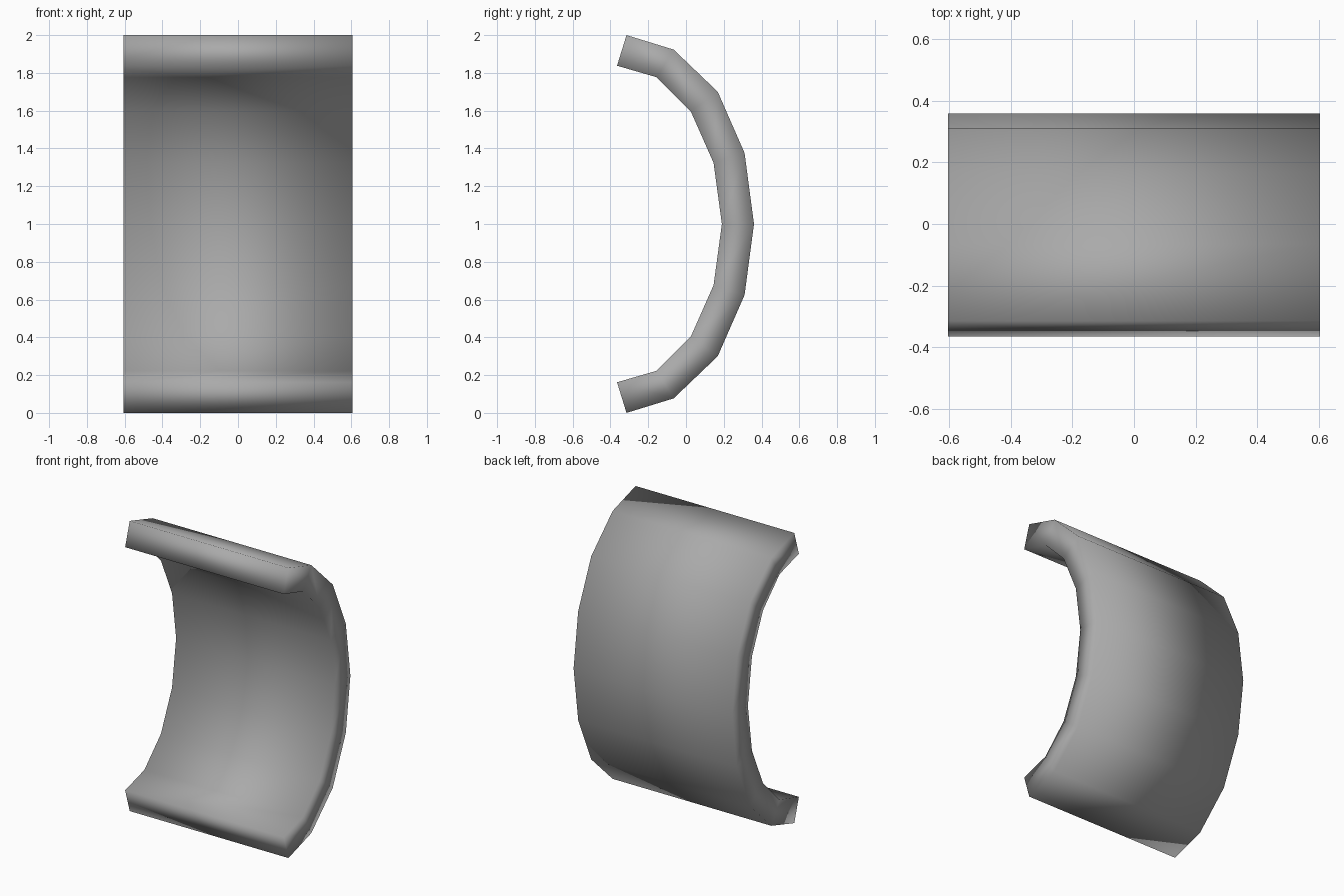
import bpy
import bmesh

if "Cube" in bpy.data.objects:
    bpy.data.objects.remove(bpy.data.objects["Cube"], do_unlink=True)

HALF_WIDTH = 0.605
MID_Z = 1.0

# Upper half of the curved section: (y, height above the middle), tip to middle
outer = [(-0.315, 1.0), (-0.065, 0.923), (0.168, 0.70), (0.31, 0.376), (0.36, 0.0)]
inner = [(-0.365, 0.838), (-0.155, 0.777), (0.025, 0.597), (0.146, 0.324), (0.19, 0.0)]


def mirrored(half):
    return half + [(y, -z) for y, z in reversed(half[:-1])]


# Grey material
grey = bpy.data.materials.new("Grey")
grey.use_nodes = True
colour = (0.4, 0.4, 0.4, 1)
grey.diffuse_color = colour
grey.node_tree.nodes["Principled BSDF"].inputs["Base Color"].default_value = colour

# Curved shell: one four-cornered ring per station, bridged along the curve
bm = bmesh.new()
rings = []
for (yo, zo), (yi, zi) in zip(mirrored(outer), mirrored(inner)):
    corners = [(-HALF_WIDTH, yo, zo), (HALF_WIDTH, yo, zo),
               (HALF_WIDTH, yi, zi), (-HALF_WIDTH, yi, zi)]
    rings.append([bm.verts.new((x, y, z + MID_Z)) for x, y, z in corners])
for a, b in zip(rings, rings[1:]):
    for i in range(4):
        j = (i + 1) % 4
        bm.faces.new((a[i], a[j], b[j], b[i]))

# End lips
bm.faces.new(rings[0])
bm.faces.new(rings[-1])
bmesh.ops.recalc_face_normals(bm, faces=bm.faces)
for face in bm.faces:
    face.smooth = True

mesh = bpy.data.meshes.new("curved_shell")
bm.to_mesh(mesh)
bm.free()
mesh.materials.append(grey)
shell = bpy.data.objects.new("curved_shell", mesh)
bpy.context.collection.objects.link(shell)
